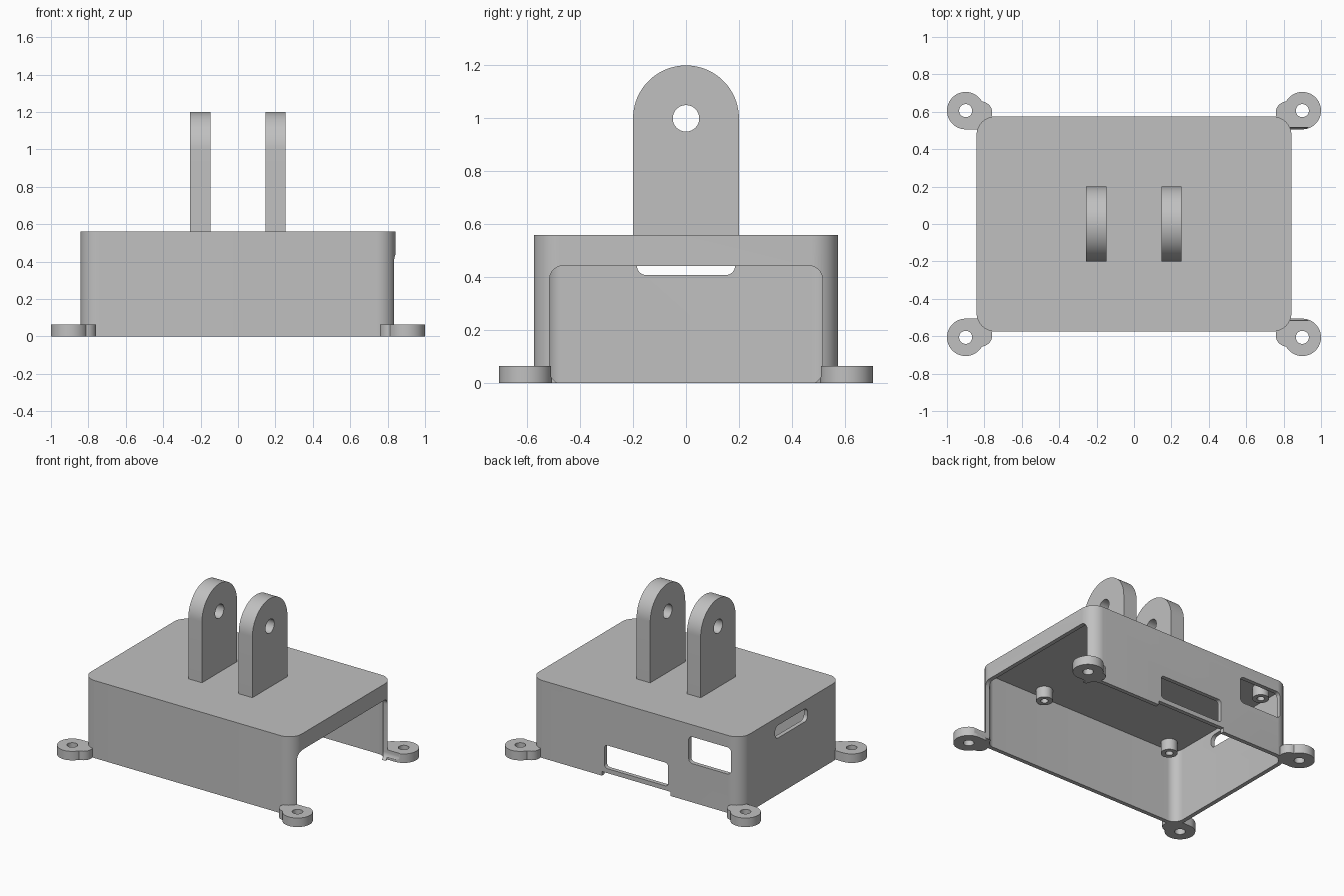
import bpy
import bmesh
import math

if "Cube" in bpy.data.objects:
    bpy.data.objects.remove(bpy.data.objects["Cube"], do_unlink=True)

GREY = (0.53, 0.53, 0.53, 1.0)
grey = bpy.data.materials.new("light grey plastic")
grey.use_nodes = True
grey.diffuse_color = GREY
grey.node_tree.nodes["Principled BSDF"].inputs["Base Color"].default_value = GREY


def arc(cx, cy, r, start, end, steps):
    return [(cx + r * math.cos(math.radians(start + (end - start) * i / steps)),
             cy + r * math.sin(math.radians(start + (end - start) * i / steps)))
            for i in range(steps + 1)]


def circle(cx, cy, r, steps=48):
    return arc(cx, cy, r, 0, 360, steps)[:-1]


def rounded_rect(a0, a1, b0, b1, r):
    corners = [(a1 - r, b1 - r, 0), (a0 + r, b1 - r, 90),
               (a0 + r, b0 + r, 180), (a1 - r, b0 + r, 270)]
    return [p for cx, cy, t in corners for p in arc(cx, cy, r, t, t + 90, 14)]


def rect(a0, a1, b0, b1):
    return [(a0, b0), (a1, b0), (a1, b1), (a0, b1)]


def prism(name, outline, axis, start, end):
    """Extrude a 2D outline along the named axis."""
    place = {"x": lambda a, b, c: (c, a, b),
             "y": lambda a, b, c: (a, c, b),
             "z": lambda a, b, c: (a, b, c)}[axis]
    bm = bmesh.new()
    low = [bm.verts.new(place(a, b, start)) for a, b in outline]
    high = [bm.verts.new(place(a, b, end)) for a, b in outline]
    n = len(outline)
    bm.faces.new(low[::-1])
    bm.faces.new(high)
    for i in range(n):
        j = (i + 1) % n
        bm.faces.new((low[i], low[j], high[j], high[i]))
    bmesh.ops.recalc_face_normals(bm, faces=bm.faces)
    mesh = bpy.data.meshes.new(name)
    bm.to_mesh(mesh)
    bm.free()
    obj = bpy.data.objects.new(name, mesh)
    bpy.context.collection.objects.link(obj)
    mesh.materials.append(grey)
    return obj


def activate(obj):
    bpy.ops.object.select_all(action="DESELECT")
    obj.select_set(True)
    bpy.context.view_layer.objects.active = obj


def combine(obj, tool, operation="DIFFERENCE"):
    """Apply a boolean and discard the tool."""
    mod = obj.modifiers.new("shape", "BOOLEAN")
    mod.operation = operation
    mod.solver = "EXACT"
    mod.object = tool
    activate(obj)
    bpy.ops.object.modifier_apply(modifier=mod.name)
    bpy.data.objects.remove(tool, do_unlink=True)


def finish(obj):
    activate(obj)
    bpy.ops.object.shade_smooth_by_angle(angle=math.radians(30))


# Case sizes
HX, HY, TOP, WALL, CEILING = 0.842, 0.575, 0.56, 0.03, 0.53


def cavity():
    return prism("cavity_cutter", rounded_rect(-HX + WALL, HX - WALL, -HY + WALL, HY - WALL, 0.07),
                 "z", -0.1, CEILING)


def side_opening():
    return prism("opening_cutter", rounded_rect(-0.515, 0.515, -0.003, 0.443, 0.05),
                 "x", 0.7, 0.93)


# Hollow case, open underneath and on one end
case = prism("case", rounded_rect(-HX, HX, -HY, HY, 0.1), "z", 0, TOP)
combine(case, cavity())
combine(case, side_opening())

# Card slot in the closed end
combine(case, prism("slot_cutter", rounded_rect(-0.185, 0.185, 0.408, 0.5, 0.035), "x", -1, -0.7))

# Two windows and a bottom notch in the back wall
for outline in (rounded_rect(-0.26, 0.25, 0.062, 0.23, 0.025),
                rounded_rect(-0.762, -0.424, 0.28, 0.473, 0.03),
                rect(-0.28, 0.27, -0.05, 0.03)):
    combine(case, prism("window_cutter", outline, "y", 0.5, 0.7))
finish(case)

# Screw feet at the four corners
for sx, side in ((1, "left"), (-1, "right")):
    for sy, end in ((1, "back"), (-1, "front")):
        foot = prism(f"{end}_{side}_foot", circle(sx * 0.9, sy * 0.606, 0.1), "z", 0, 0.065)
        lobe = prism("lobe", circle(sx * 0.818, sy * 0.595, 0.06), "z", 0, 0.065)
        combine(foot, lobe, "UNION")
        xs = sorted((sx * 0.8, sx * 0.9))
        ys = sorted((sy * 0.506, sy * 0.6))
        combine(foot, prism("web", rect(*xs, *ys), "z", 0, 0.065), "UNION")
        combine(foot, prism("hole", circle(sx * 0.9, sy * 0.606, 0.035), "z", -0.1, 0.2))
        combine(foot, cavity())
        if sx > 0:
            combine(foot, side_opening())
        finish(foot)

# Board posts hanging from the ceiling
for x, side in ((0.373, "left"), (-0.69, "right")):
    for y, end in ((0.465, "back"), (-0.465, "front")):
        post = prism(f"{end}_{side}_post", circle(x, y, 0.055, 32), "z", 0.45, CEILING + 0.01)
        combine(post, prism("hole", circle(x, y, 0.025, 24), "z", 0.4, CEILING))
        finish(post)

# Pair of hinge lugs on top
lug_outline = [(-0.2, TOP - 0.005), (0.2, TOP - 0.005)] + arc(0, 1.0, 0.2, 0, 180, 40)
for x0, x1, side in ((0.146, 0.255, "left"), (-0.257, -0.148, "right")):
    lug = prism(f"{side}_lug", lug_outline, "x", x0, x1)
    combine(lug, prism("hole", circle(0, 1.0, 0.05), "x", x0 - 0.1, x1 + 0.1))
    finish(lug)
